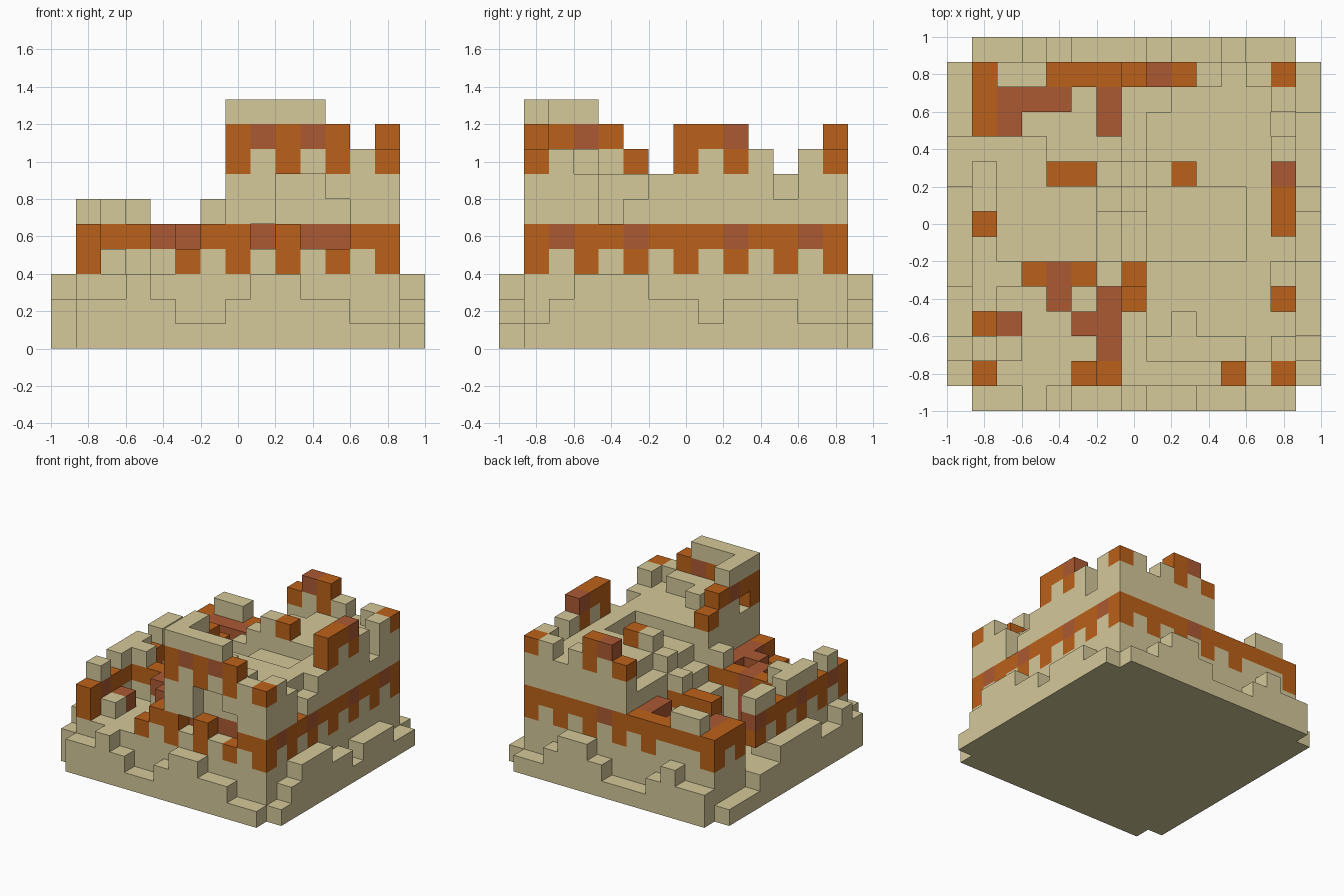
import bpy
import bmesh
from mathutils import Vector

if "Cube" in bpy.data.objects:
    bpy.data.objects.remove(bpy.data.objects["Cube"], do_unlink=True)

CELL = 2 / 15


def make_material(name, rgb):
    mat = bpy.data.materials.new(name)
    mat.use_nodes = True
    mat.diffuse_color = (*rgb, 1)
    mat.node_tree.nodes["Principled BSDF"].inputs["Base Color"].default_value = (*rgb, 1)
    return mat


MATERIALS = [
    make_material("sandstone", (0.66, 0.58, 0.32)),
    make_material("orange_clay", (0.50, 0.12, 0.010)),
    make_material("brown_clay", (0.41, 0.10, 0.033)),
]
SAND, ORANGE, BROWN = range(3)
blocks = {}  # cell -> (part, colour)


def span(v):
    return range(v[0], v[1] + 1) if isinstance(v, tuple) else (v,)


def fill(part, x, y, z, colour=SAND):
    """Fill an inclusive range of cells with one colour."""
    for i in span(x):
        for j in span(y):
            for k in span(z):
                blocks[i, j, k] = (part, colour)


def clear(x, y, z):
    for i in span(x):
        for j in span(y):
            for k in span(z):
                blocks.pop((i, j, k), None)


# Foundation and the uneven rubble skirt on its four sides
fill("foundation", (1, 13), (1, 13), (0, 2))
skirts = {
    "front": "2232112332211",
    "back": "2232111233211",
    "right": "1233322122211",
    "left": "2322333322111",
}
for side, heights in skirts.items():
    for n, h in enumerate(heights, 1):
        x, y = {"front": (n, 0), "back": (n, 14), "right": (14, n), "left": (0, n)}[side]
        fill(side + "_rubble_skirt", x, y, (0, int(h) - 1))
clear((1, 3), (9, 10), 2)
clear((2, 5), (6, 8), 2)

# Intact keep
fill("keep", (7, 13), (1, 13), (3, 6))

# Ruined walls on the left half
fill("left_wall", 1, (1, 9), (3, 4))
fill("left_wall", 1, (11, 13), (3, 4))
for y in (2, (4, 6), (8, 9)):
    fill("left_wall", 1, y, 5)
fill("back_wall", (1, 6), 13, (3, 4))
fill("back_wall", (2, 3), 13, 5)
fill("front_wall", (5, 6), 1, (3, 4))

# Clay band around the outer walls, with teeth hanging below it
for (x, y, z), (part, _) in list(blocks.items()):
    on_x, on_y = x in (1, 13), y in (1, 13)
    if not (on_x or on_y) or x in (0, 14) or y in (0, 14):
        continue
    if z == 4:
        brown = (on_x and y in (2, 5, 9, 12) and x + y < 26 and (x, y) != (1, 12)) or (x, y) == (8, 13)
        blocks[x, y, z] = (part, BROWN if brown else ORANGE)
    elif z == 3 and ((on_y and x % 2 and x != 3) or (on_x and y % 2)):
        blocks[x, y, z] = (part, ORANGE)

# Breaches in the outer walls, showing brown clay behind the front one
clear((9, 10), 1, (5, 6))
clear(11, 1, 5)
for x in (8, (10, 11)):
    clear(x, 1, 4)
    fill("keep", x, 2, 4, BROWN)
clear(5, 1, 4)
clear(13, 4, (5, 6))
clear(13, 5, 6)
clear(13, 11, 6)

# Collapsed hall between the two cross walls, and the broken floor edge
clear((7, 11), (6, 8), 6)
clear(7, (6, 7), 5)
clear(7, 8, (4, 5))
clear(7, (10, 12), 6)
clear(8, 12, 6)

# Stumps of the two cross walls
fill("near_cross_wall", (2, 6), 5, 3)
fill("near_cross_wall", (2, 7), 5, 4, ORANGE)
fill("near_cross_wall", 2, 5, 5)
fill("near_cross_wall", 6, 5, 5)
fill("near_cross_wall", 4, 5, (2, 4), BROWN)
fill("far_cross_wall", (4, 6), 9, 3)
fill("far_cross_wall", (4, 6), 9, 4, ORANGE)
fill("far_cross_wall", 6, 9, 5)
fill("far_cross_wall", 8, 9, 7)
fill("far_cross_wall", 9, 9, 7, ORANGE)

# Rubble steps and fallen beams inside the ruin
fill("rubble", 6, (6, 7), 3)
fill("rubble", 2, 2, 3)
fill("rubble", 4, 4, 3)
fill("rubble", 6, (2, 4), 3)
fill("fallen_beams", (2, 4), 12, 4, BROWN)
fill("fallen_beams", 2, 11, 4, BROWN)
fill("fallen_beams", 6, (11, 12), 4, BROWN)
fill("fallen_beams", 6, (2, 4), 4, BROWN)
fill("fallen_beams", 5, 3, 4, BROWN)
fill("fallen_beams", 4, 4, 4, BROWN)
fill("fallen_beams", 2, 3, 3, BROWN)

# Battlements of the keep
for x, y in ((12, 1), (13, 2), (13, 10), (13, 12), (12, 13), (10, 13)):
    fill("battlements", x, y, 7)
for x, y in ((13, 1), (13, 13), (7, 13)):
    fill("battlements", x, y, 7, ORANGE)
fill("right_merlon", 13, (7, 9), (7, 8), ORANGE)
fill("right_merlon", 13, 8, 7)
fill("right_merlon", 13, 9, 8, BROWN)
fill("back_merlon", 9, 13, (7, 8), ORANGE)
fill("back_merlon", 8, 13, 7)
fill("back_merlon", 8, 13, 8, BROWN)

# Broken tower at the front, with a ledge inside
fill("tower", (7, 11), 1, 7)
fill("tower", 7, (3, 4), 7)
for x in (7, 9, 11):
    fill("tower", x, 1, 7, ORANGE)
fill("tower", 7, 5, 7, ORANGE)
fill("tower", (7, 11), 1, 8, ORANGE)
fill("tower", 7, (1, 4), 8, ORANGE)
for x, y in ((8, 1), (10, 1), (7, 3)):
    fill("tower", x, y, 8, BROWN)
fill("tower_cap", (7, 10), 1, 9)
fill("tower_cap", 7, (1, 3), 9)
fill("tower_ledge", (8, 11), 2, 7)
fill("tower_ledge", 9, 3, 7)

# Turn each part into a mesh of its exposed block faces
AXES = [Vector(a) for a in ((1, 0, 0), (0, 1, 0), (0, 0, 1))]
for part in sorted({p for p, _ in blocks.values()}):
    bm = bmesh.new()
    for cell, (owner, colour) in blocks.items():
        if owner != part:
            continue
        centre = Vector(cell) + Vector((-7, -7, 0.5))
        for a in range(3):
            for sign in (1, -1):
                normal = AXES[a] * sign
                if tuple(int(c) for c in Vector(cell) + normal) in blocks:
                    continue
                u, v = AXES[(a + 1) % 3] / 2, AXES[(a + 2) % 3] / 2 * sign
                mid = centre + normal / 2
                corners = (mid - u - v, mid + u - v, mid + u + v, mid - u + v)
                face = bm.faces.new([bm.verts.new(c * CELL) for c in corners])
                face.material_index = colour
    bmesh.ops.remove_doubles(bm, verts=bm.verts, dist=0.001)
    mesh = bpy.data.meshes.new(part)
    bm.to_mesh(mesh)
    bm.free()
    for mat in MATERIALS:
        mesh.materials.append(mat)
    bpy.context.collection.objects.link(bpy.data.objects.new(part, mesh))
